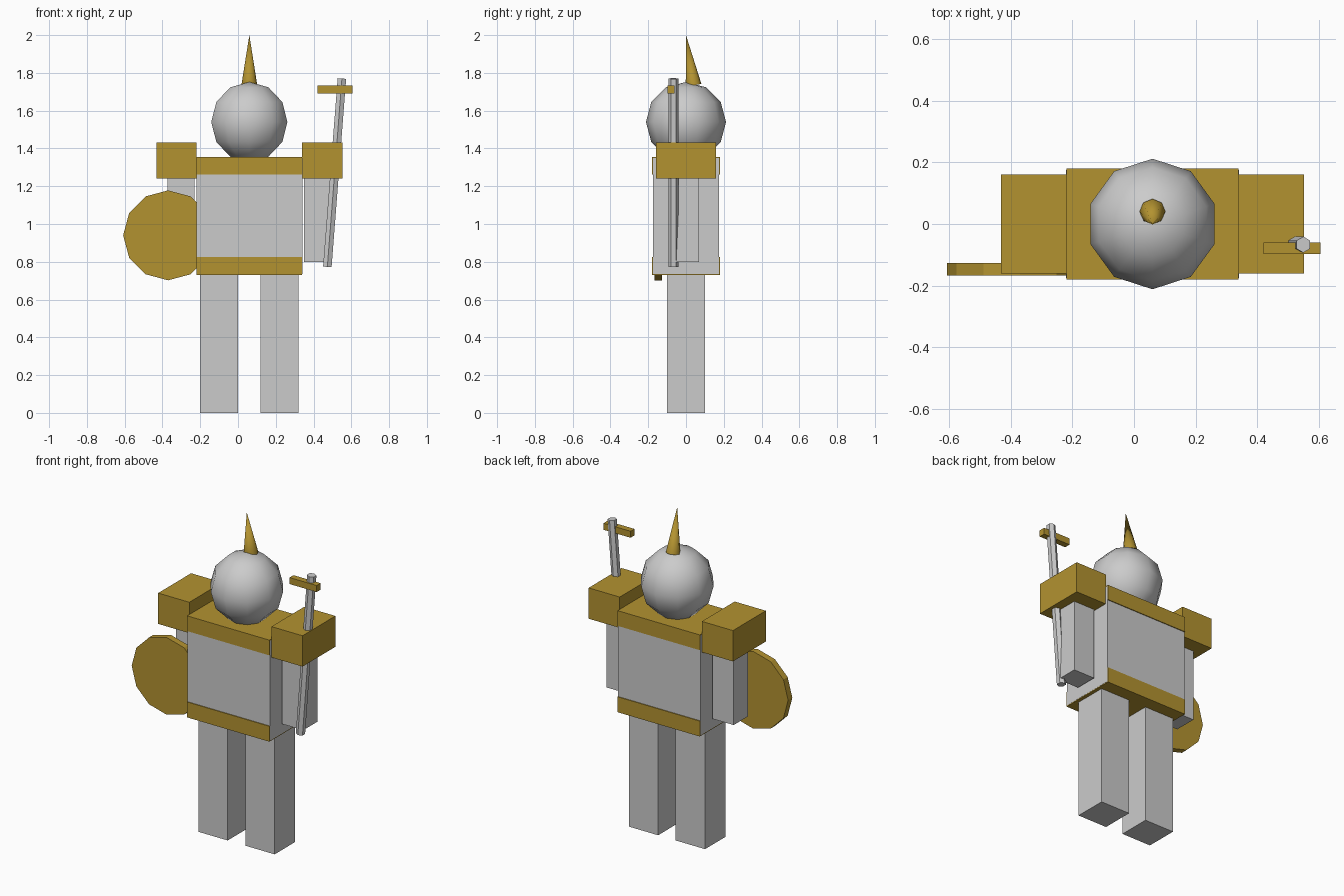
import bpy, math
from mathutils import Vector

if "Cube" in bpy.data.objects:
    bpy.data.objects.remove(bpy.data.objects["Cube"])

gold = bpy.data.materials.new("gold")
gold.diffuse_color = (0.45, 0.29, 0.03, 1)
gold.use_nodes = True
gold.node_tree.nodes["Principled BSDF"].inputs["Base Color"].default_value = gold.diffuse_color
CX = 0.06  # body centre line; the shield and staff offset it from x = 0


def finish(name, mat):
    ob = bpy.context.object
    ob.name = name
    if mat:
        ob.data.materials.append(mat)
    return ob


def box(name, x, y, z, mat=None):
    """Box from (min, max) pairs."""
    bpy.ops.mesh.primitive_cube_add(size=1, location=[sum(p) / 2 for p in (x, y, z)])
    ob = finish(name, mat)
    ob.scale = [p[1] - p[0] for p in (x, y, z)]
    bpy.ops.object.transform_apply(location=False, rotation=False, scale=True)
    return ob


def rod(name, a, b, r1, r2, sides, mat=None):
    """Cylinder or cone running from a to b."""
    a, b = Vector(a), Vector(b)
    d = b - a
    bpy.ops.mesh.primitive_cone_add(vertices=sides, radius1=r1, radius2=r2,
                                    depth=d.length, location=(a + b) / 2)
    ob = finish(name, mat)
    ob.rotation_euler = Vector((0, 0, 1)).rotation_difference(d).to_euler()
    return ob


# Torso with gold collar and belt
box("torso", (CX - 0.281, CX + 0.281), (-0.175, 0.175), (0.735, 1.35))
box("collar", (CX - 0.28, CX + 0.28), (-0.18, 0.18), (1.262, 1.356), gold)
box("belt", (CX - 0.28, CX + 0.28), (-0.18, 0.18), (0.73, 0.825), gold)

# Paired limbs and shoulder plates
for side, s in (("left", -1), ("right", 1)):
    def span(a, b):
        return sorted((CX + s * a, CX + s * b))
    box(side + "_leg", span(0.06, 0.26), (-0.1, 0.1), (0, 0.75))
    box(side + "_arm", span(0.29, 0.434), (-0.07, 0.07), (0.80, 1.30))
    box(side + "_shoulder", span(0.28, 0.492), (-0.16, 0.16), (1.242, 1.432), gold)

# Head
bpy.ops.mesh.primitive_uv_sphere_add(segments=10, ring_count=6, radius=0.212,
                                     location=(CX, 0, 1.54))
finish("head", None)
bpy.ops.object.shade_smooth()

# Helmet spike, leaning forward
rod("helmet_spike", (CX, 0.04, 1.735), (CX, 0, 2.0), 0.042, 0, 8, gold)
bpy.ops.object.shade_smooth_by_angle(angle=math.radians(50))

# Twelve-sided shield on the left arm
rod("shield", (-0.37, -0.126, 0.94), (-0.37, -0.167, 0.94), 0.238, 0.238, 12, gold)

# Sword blade held at the right side, with its crossbar
rod("blade", (0.473, -0.067, 0.773), (0.55, -0.067, 1.77), 0.026, 0.026, 6)
box("crossbar", (0.42, 0.605), (-0.098, -0.06), (1.692, 1.732), gold)
